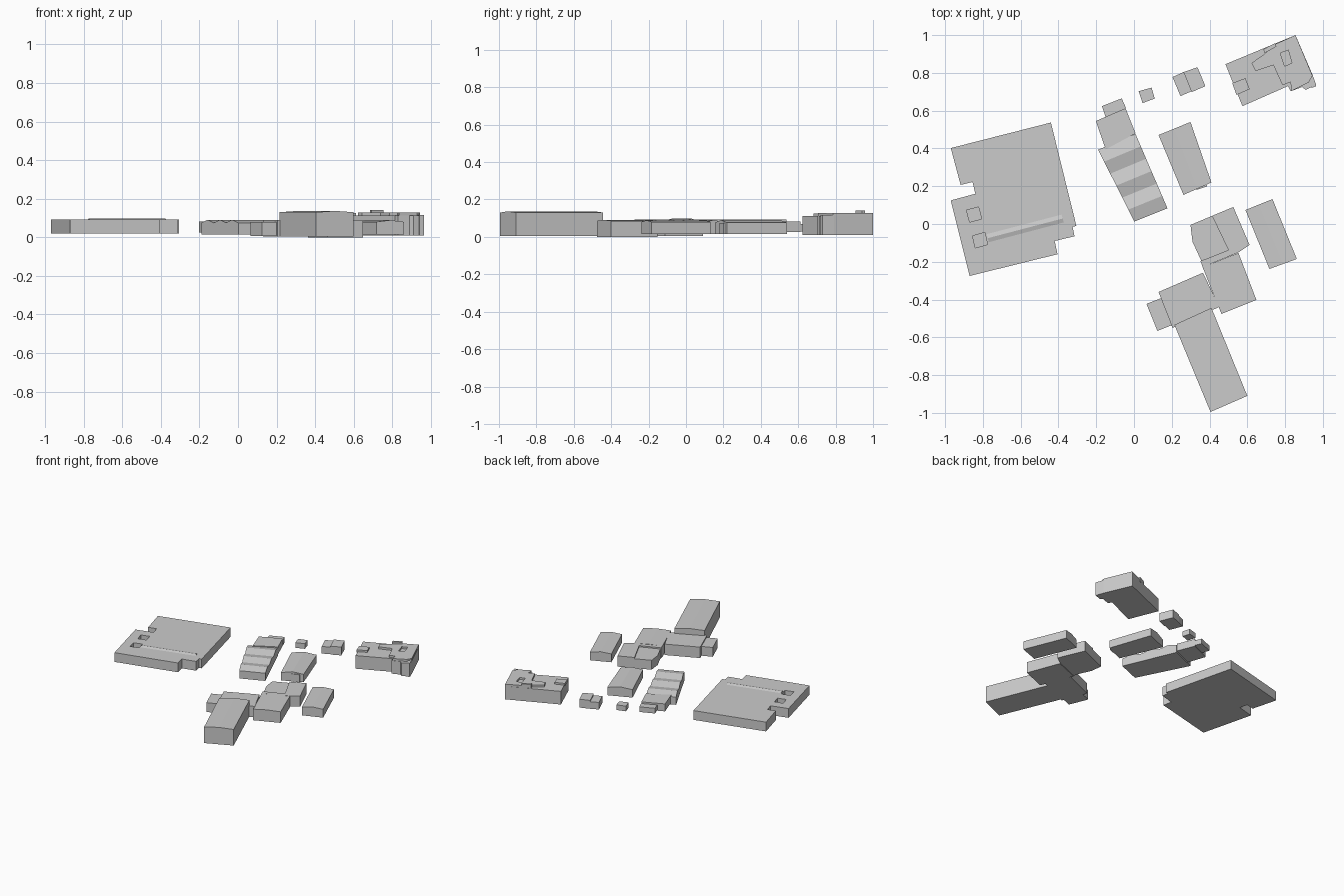
import bpy, bmesh


def prism(name, outline, z0, z1):
    """Flat-roofed block from a plan outline."""
    bm = bmesh.new()
    base = bm.faces.new([bm.verts.new((x, y, z0)) for x, y in outline])
    top = bmesh.ops.extrude_face_region(bm, geom=[base])["geom"]
    bmesh.ops.translate(bm, vec=(0, 0, z1 - z0),
                        verts=[v for v in top if isinstance(v, bmesh.types.BMVert)])
    return finish(name, bm)


def gabled(name, a, b, c, d, z0, eaves, ridge, bays=1):
    """Block with ridges parallel to a-b; bays are spread from a towards d."""
    bm = bmesh.new()
    n = 2 * bays
    ends = []
    for p, q in ((a, d), (b, c)):
        ring = [bm.verts.new((*p, z0))]
        for i in range(n + 1):
            t = i / n
            ring.append(bm.verts.new((p[0] + (q[0] - p[0]) * t, p[1] + (q[1] - p[1]) * t,
                                      ridge if i % 2 else eaves)))
        ring.append(bm.verts.new((*q, z0)))
        bm.faces.new(ring)
        ends.append(ring)
    for i in range(len(ends[0])):
        j = (i + 1) % len(ends[0])
        bm.faces.new((ends[0][i], ends[0][j], ends[1][j], ends[1][i]))
    return finish(name, bm)


def finish(name, bm):
    bmesh.ops.recalc_face_normals(bm, faces=bm.faces)
    mesh = bpy.data.meshes.new(name)
    bm.to_mesh(mesh)
    bm.free()
    ob = bpy.data.objects.new(name, mesh)
    bpy.context.collection.objects.link(ob)
    return ob


def cut(target, outline, z0, z1):
    """Sink a courtyard into a block."""
    cutter = prism("courtyard_cutter", outline, z0, z1)
    mod = target.modifiers.new("courtyard", "BOOLEAN")
    mod.object = cutter
    mod.solver = "EXACT"
    bpy.context.view_layer.objects.active = target
    bpy.ops.object.modifier_apply(modifier=mod.name)
    bpy.data.objects.remove(cutter)


# Large hall on the left with two courtyards and a long skylight
hall = prism("large_hall", [(-.97, .402), (-.44, .537), (-.305, -.01), (-.325, -.015), (-.315, -.065),
                            (-.42, -.09), (-.405, -.16), (-.87, -.275), (-.97, .125), (-.84, .16),
                            (-.855, .222), (-.918, .207)], .02, .092)
cut(hall, [(-.887, .073), (-.823, .09), (-.807, .027), (-.87, .01)], .03, .2)
cut(hall, [(-.855, -.063), (-.79, -.045), (-.775, -.108), (-.84, -.127)], .03, .2)
gabled("hall_skylight", (-.78, -.05), (-.385, .053), (-.37, .005), (-.768, -.1), .08, .091, .098)

# Workshop with three parallel roofs, and its two annexes
gabled("workshop", (-.19, .393), (.008, .477), (.177, .083), (.002, .013), .015, .075, .091, bays=3)
prism("workshop_annex", [(-.202, .545), (-.045, .613), (.008, .48), (-.15, .395)], .025, .083)
prism("workshop_porch", [(-.17, .624), (-.065, .665), (-.042, .613), (-.15, .566)], .03, .07)

# Small sheds at the back
prism("small_shed", [(.025, .703), (.093, .722), (.11, .664), (.045, .64)], .025, .065)
prism("double_shed_left", [(.204, .778), (.262, .804), (.305, .703), (.246, .677)], .02, .075)
prism("double_shed_right", [(.262, .804), (.336, .83), (.378, .73), (.305, .698)], .02, .085)

# Stepped building at the back right
prism("stepped_base", [(.484, .846), (.855, 1.0), (.945, .79), (.965, .735), (.94, .725), (.91, .71),
                       (.89, .725), (.83, .703), (.815, .73), (.574, .624)], .01, .112)
upper = prism("stepped_upper", [(.748, .952), (.855, 1.0), (.945, .785), (.925, .75), (.835, .705),
                                (.828, .751), (.786, .735), (.738, .841), (.643, .81), (.622, .852),
                                (.69, .9)], .105, .128)
cut(upper, [(.775, .905), (.817, .92), (.836, .852), (.797, .836)], .113, .2)
prism("roof_cabin", [(.685, .925), (.745, .957), (.755, .94), (.692, .905)], .105, .142)
prism("roof_box", [(.52, .746), (.59, .772), (.612, .714), (.543, .683)], .105, .126)
prism("corner_tower", [(.93, .77), (.945, .79), (.965, .73), (.94, .72)], .01, .116)

# Middle house with a stub, and the house on the right
gabled("middle_house", (.13, .471), (.262, .154), (.41, .22), (.299, .54), .015, .076, .09)
prism("middle_house_stub", [(.355, .232), (.385, .222), (.388, .2), (.33, .18)], .015, .074)
gabled("right_house", (.59, .074), (.717, -.238), (.862, -.185), (.733, .132), .015, .08, .089)

# Connected cluster at the front
prism("cluster_west", [(.299, -.005), (.413, .043), (.5, -.138), (.357, -.196), (.31, -.095)], .005, .078)
prism("cluster_east", [(.413, .043), (.526, .09), (.612, -.111), (.548, -.153), (.363, -.228),
                       (.352, -.196), (.5, -.138)], .005, .088)
gabled("cluster_south", (.363, -.228), (.463, -.476), (.648, -.402), (.553, -.153), 0, .086, .091)
prism("link_wing", [(.13, -.36), (.365, -.258), (.452, -.439), (.204, -.55)], .005, .09)
prism("link_end", [(.066, -.423), (.145, -.392), (.204, -.534), (.124, -.566)], .008, .08)

# Tall long hall at the very front
gabled("tall_hall", (.214, -.534), (.405, -.995), (.6, -.91), (.41, -.444), .005, .13, .137)
